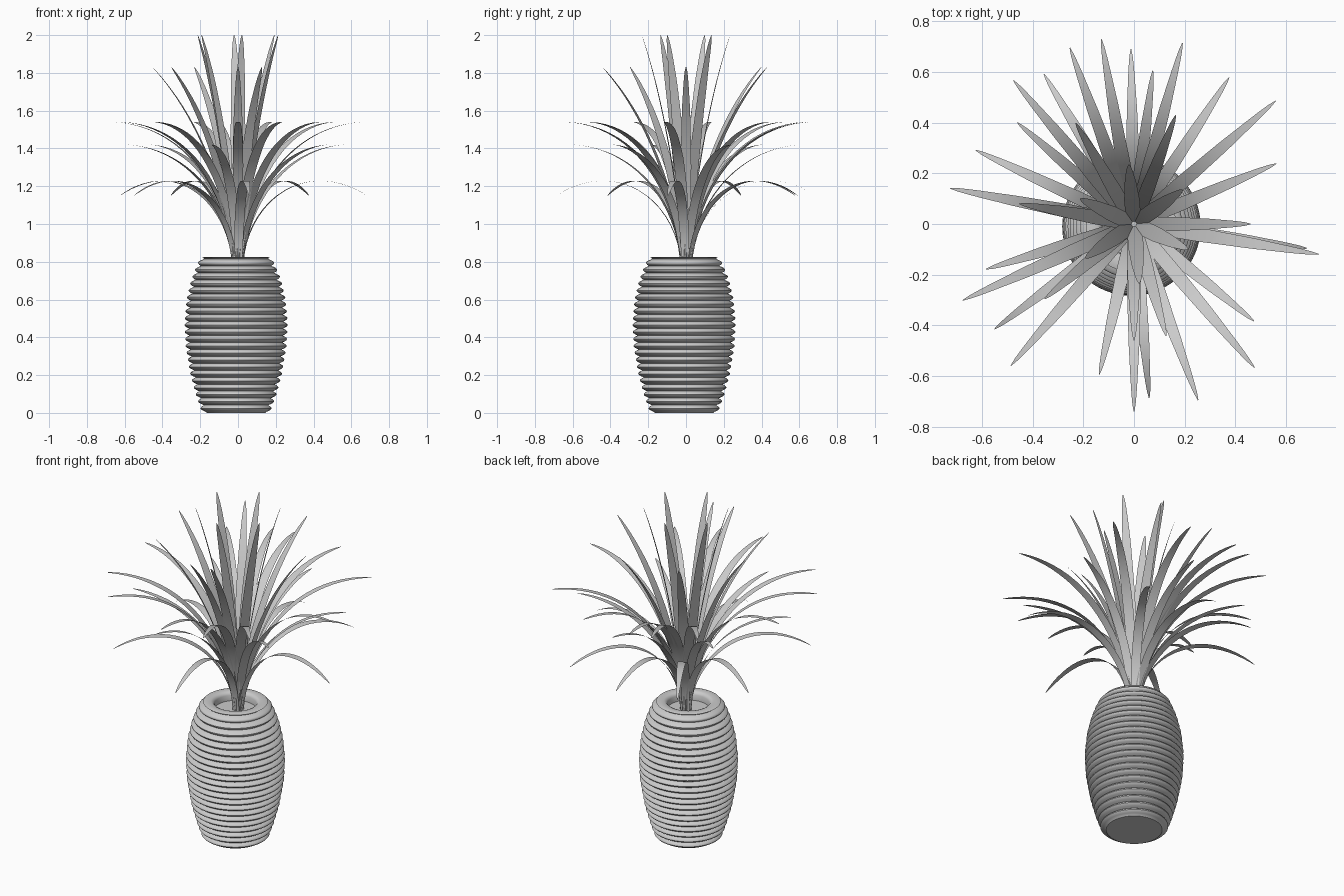
import bpy, bmesh, math
from mathutils import Vector

if "Cube" in bpy.data.objects:
    bpy.data.objects.remove(bpy.data.objects["Cube"])


def lerp_table(table, u):
    for (a, va), (b, vb) in zip(table, table[1:]):
        if u <= b:
            return va + (vb - va) * (u - a) / (b - a)
    return table[-1][1]


def make_object(name, bm):
    mesh = bpy.data.meshes.new(name)
    bm.to_mesh(mesh)
    bm.free()
    ob = bpy.data.objects.new(name, mesh)
    bpy.context.collection.objects.link(ob)
    for p in mesh.polygons:
        p.use_smooth = True
    return ob


def lathe(name, profile, center, sides=64):
    bm = bmesh.new()
    rings = []
    for r, z in profile:
        rings.append([bm.verts.new((center[0] + r * math.cos(2 * math.pi * i / sides),
                                    center[1] + r * math.sin(2 * math.pi * i / sides), z))
                      for i in range(sides)])
    for a, b in zip(rings, rings[1:]):
        for i in range(sides):
            j = (i + 1) % sides
            bm.faces.new((a[i], a[j], b[j], b[i]))
    bm.faces.new(rings[0][::-1])
    bm.faces.new(rings[-1])
    return make_object(name, bm)


# Ribbed barrel pot with rolled rim and shallow soil floor
BARREL = [(0, 0.180), (0.1, 0.215), (0.2, 0.242), (0.35, 0.268), (0.48, 0.274),
          (0.6, 0.263), (0.7, 0.240), (0.77, 0.214), (0.825, 0.188)]
RIBS, STEPS, TOP = 22, 6, 0.815
profile = [(0.155, 0.0)]
for k in range(RIBS * STEPS + 1):
    z = 0.004 + (TOP - 0.004) * k / (RIBS * STEPS)
    rib = abs(math.sin(math.pi * k / STEPS))
    profile.append((lerp_table(BARREL, z) - 0.024 * (1 - rib), z))
profile += [(0.178, 0.822), (0.165, 0.826), (0.135, 0.826), (0.122, 0.820),
            (0.115, 0.808), (0.114, 0.775)]
pot = lathe("ribbed_pot", profile, (-0.01, -0.01))
bpy.context.view_layer.objects.active = pot
pot.select_set(True)
bpy.ops.object.shade_smooth_by_angle(angle=math.radians(50))

# Leaf blade width along its length
WIDTH = [(0, 0.042), (0.25, 0.054), (0.5, 0.056), (0.75, 0.043), (0.92, 0.024), (0.98, 0.012), (1, 0.003)]


def bezier(p, t):
    s = 1 - t
    return p[0] * s**3 + p[1] * 3 * s * s * t + p[2] * 3 * s * t * t + p[3] * t**3


def leaf_tier(name, curve, angles, scale=1.0, n=20):
    pts = [Vector(c) for c in curve]
    bm = bmesh.new()
    for deg in angles:
        a = math.radians(deg)
        out = Vector((math.cos(a), math.sin(a), 0))
        side = Vector((-math.sin(a), math.cos(a), 0))
        prev = None
        for i in range(n + 1):
            t = 1 - (1 - i / n) ** 1.2
            r, z = bezier(pts, t)
            mid = out * r + Vector((0, 0, z))
            half = side * lerp_table(WIDTH, t) * scale / 2
            row = (bm.verts.new(mid - half), bm.verts.new(mid + half))
            if prev:
                bm.faces.new((prev[0], prev[1], row[1], row[0]))
            prev = row
    return make_object(name, bm)


# Leaf tiers from upright centre to drooping outer ring (radius, height curves)
leaf_tier("upright_leaves", [(0.01, 0.775), (0.04, 1.2), (0.13, 1.7), (0.235, 2.0)],
          [35, 95, 155, 215, 275, 335], 1.1)
leaf_tier("upper_leaves", [(0.015, 0.775), (0.05, 1.15), (0.21, 1.57), (0.46, 1.83)],
          [0, 69, 120, 170, 220, 270, 286])
leaf_tier("spreading_leaves", [(0.02, 0.775), (0.06, 1.25), (0.35, 1.56), (0.74, 1.54)],
          [-9.3, 41, 75, 100, 110, 130, 169, 204, 229, 270, 290, 310])
leaf_tier("middle_leaves", [(0.02, 0.775), (0.05, 1.15), (0.30, 1.40), (0.61, 1.42)],
          [23, 83, 139, 197, 257, 321], 0.95)
leaf_tier("drooping_leaves", [(0.025, 0.775), (0.04, 1.12), (0.36, 1.36), (0.69, 1.15)],
          [57, 91, 121, 155, 217, 275, 352], 0.95)
